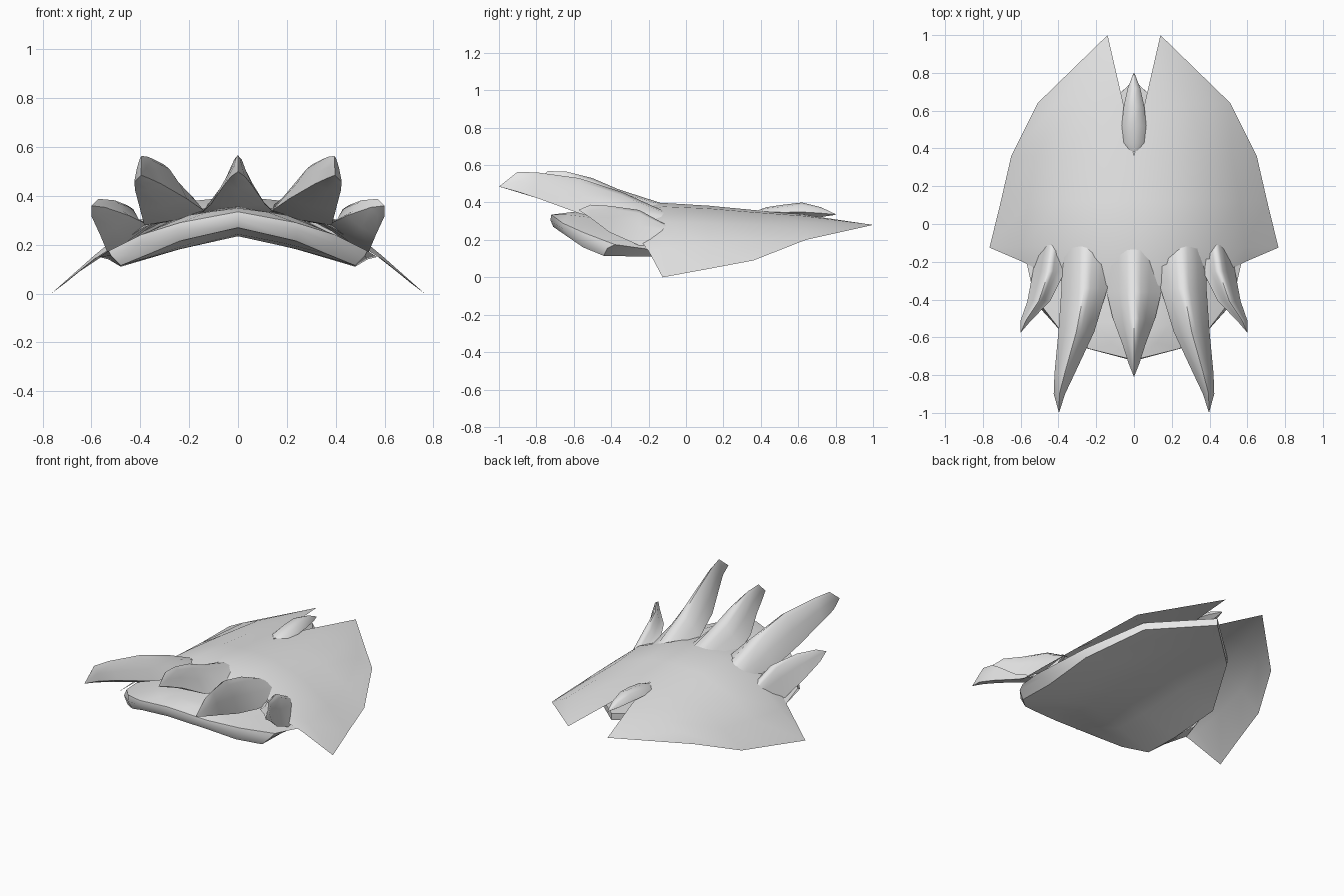
import bpy, bmesh, math
from mathutils import Vector

if "Cube" in bpy.data.objects:
    bpy.data.objects.remove(bpy.data.objects["Cube"])

mat = bpy.data.materials.new("light grey")
mat.diffuse_color = (0.8, 0.8, 0.8, 1)
mat.use_nodes = True
mat.node_tree.nodes["Principled BSDF"].inputs["Base Color"].default_value = mat.diffuse_color


def finish(bm, name, angle=35, recalc=True):
    bmesh.ops.remove_doubles(bm, verts=bm.verts, dist=0.0005)
    if recalc:
        bmesh.ops.recalc_face_normals(bm, faces=bm.faces)
    me = bpy.data.meshes.new(name)
    bm.to_mesh(me)
    bm.free()
    me.materials.append(mat)
    ob = bpy.data.objects.new(name, me)
    bpy.context.collection.objects.link(ob)
    bpy.ops.object.select_all(action='DESELECT')
    ob.select_set(True)
    bpy.context.view_layer.objects.active = ob
    bpy.ops.object.shade_smooth_by_angle(angle=math.radians(angle))
    return ob


def grid(bm, rows):
    """Join rows of points into faces on both sides of x = 0."""
    for s in (1, -1):
        vs = [[bm.verts.new((p[0] * s, p[1], p[2])) for p in r] for r in rows]
        for a, b in zip(vs, vs[1:]):
            for i in range(min(len(a), len(b)) - 1):
                q = [a[i], a[i + 1], b[i + 1], b[i]]
                bm.faces.new(q if s > 0 else q[::-1])


def spike(name, rings, tip, roll, shoulder):
    """Horn with a ridged top and wide base; rings are (x, y, top, bottom, half width)."""
    bm = bmesh.new()
    loops = []
    for x, y, top, bot, w in rings:
        h = top - bot
        prof = [(0, h), (.25 * w, .88 * h), (shoulder * w, .5 * h), (w, 0), (0, -.01),
                (-w, 0), (-shoulder * w, .5 * h), (-.25 * w, .88 * h)]
        # shear the base down towards the outside, following the arch
        loops.append([bm.verts.new((x + px, y, bot + pz - px * math.tan(roll) * (1 - max(pz, 0) / h)))
                      for px, pz in prof])
    n = len(loops[0])
    for a, b in zip(loops, loops[1:]):
        for i in range(n):
            bm.faces.new((a[i], a[(i + 1) % n], b[(i + 1) % n], b[i]))
    t = bm.verts.new(tip)
    for i in range(n):
        bm.faces.new((loops[-1][i], loops[-1][(i + 1) % n], t))
    return finish(bm, name, 62)


def mirrored_spikes(name, rings, tip, roll, shoulder):
    for side, s in (("right", 1), ("left", -1)):
        spike(side + "_" + name, [(x * s, *r) for x, *r in rings],
              (tip[0] * s, tip[1], tip[2]), roll * s, shoulder)


# Upper shell: thin arched sheet ending in two rear points
bm = bmesh.new()
grid(bm, [
    [(0, -.30, .372), (.15, -.33, .345), (.385, -.30, .272), (.59, -.2, .14), (.765, -.125, .0)],
    [(0, -.13, .398), (.2, -.12, .378), (.42, -.12, .295), (.59, -.12, .155), (.765, -.125, .0)],
    [(0, .12, .383), (.19, .12, .368), (.40, .12, .29), (.56, .12, .175), (.705, .12, .045)],
    [(0, .36, .36), (.18, .36, .348), (.37, .36, .285), (.52, .36, .195), (.65, .36, .09)],
    [(.055, .63, .335), (.16, .63, .328), (.3, .635, .295), (.41, .64, .25), (.51, .64, .20)],
    [(.14, 1, .28)] * 5,
])
bmesh.ops.dissolve_degenerate(bm, dist=0.0005, edges=bm.edges)
finish(bm, "upper_shell", 50, recalc=False)

# Lower body: arched tray under the shell, jutting out at the front,
# with its top closed only in front of the shell
top_rim = [(0, -.72, .335), (.24, -.66, .29), (.40, -.55, .24), (.53, -.38, .175),
           (.57, -.2, .15), (.49, .14, .20), (.32, .47, .29), (0, .76, .31)]
mid_rim = [(0, -.725, .305), (.245, -.66, .26), (.395, -.56, .205), (.52, -.42, .155),
           (.53, -.2, .14), (.49, .14, .17), (.32, .47, .27), (0, .76, .29)]
low_rim = [(0, -.71, .27), (.24, -.63, .215), (.37, -.55, .16), (.48, -.44, .115),
           (.48, -.2, .11), (.485, .14, .14), (.316, .47, .245), (0, .76, .265)]
top_ridge = [(0, -.72, .335), (0, -.6, .35), (0, -.5, .355), (0, -.38, .36), (0, -.2, .37)]
low_ridge = [(0, -.71, .27), (0, -.6, .257), (0, -.5, .243), (0, -.4, .235),
             (0, -.2, .238), (0, .14, .245), (0, .47, .255), (0, .76, .265)]


def midway(a, b, lift):
    out = []
    for p, q in zip(a, b):
        m = (Vector(p) + Vector(q)) / 2
        out.append((m.x, m.y, m.z + lift * abs(m.x)))
    return out


bm = bmesh.new()
grid(bm, [top_ridge, midway(top_ridge, top_rim, .12), top_rim, mid_rim, low_rim,
          midway(low_rim, low_ridge, .03), low_ridge])
bmesh.ops.remove_doubles(bm, verts=bm.verts, dist=0.0005)
bmesh.ops.dissolve_degenerate(bm, dist=0.0005, edges=bm.edges)
finish(bm, "lower_body", 45)

# Row of five horns along the front
spike("centre_horn",
      [(0, -.13, .396, .345, .15), (0, -.36, .47, .335, .145), (0, -.50, .53, .365, .112),
       (0, -.64, .565, .44, .06), (0, -.74, .568, .48, .028)], (0, -.81, .50), 0, .55)
mirrored_spikes("large_horn",
                [(.25, -.12, .355, .31, .13), (.262, -.34, .455, .31, .122),
                 (.305, -.57, .53, .365, .095), (.367, -.79, .56, .435, .054),
                 (.395, -.90, .564, .465, .03)], (.397, -1, .485), math.radians(14), .65)
mirrored_spikes("small_horn",
                [(.43, -.11, .283, .23, .08), (.45, -.25, .36, .225, .085),
                 (.505, -.41, .382, .28, .06), (.572, -.51, .388, .335, .028)],
                (.60, -.575, .36), math.radians(33), .5)

# Tail fin: slim pointed pod in the notch
bm = bmesh.new()
loops = []
for y, w, top, bot in [(.385, .03, .358, .34), (.43, .054, .375, .335), (.52, .065, .388, .32),
                       (.62, .055, .40, .315), (.72, .033, .375, .322), (.80, .002, .338, .334)]:
    m = bot + (top - bot) * .4
    loops.append([bm.verts.new((x, y, z)) for x, z in
                  ((0, top), (.6 * w, top - .25 * (top - m)), (w, m), (0, bot),
                   (-w, m), (-.6 * w, top - .25 * (top - m)))])
for a, b in zip(loops, loops[1:]):
    for i in range(6):
        bm.faces.new((a[i], a[(i + 1) % 6], b[(i + 1) % 6], b[i]))
bm.faces.new(loops[0])
bm.faces.new(loops[-1])
finish(bm, "tail_fin", 50)
